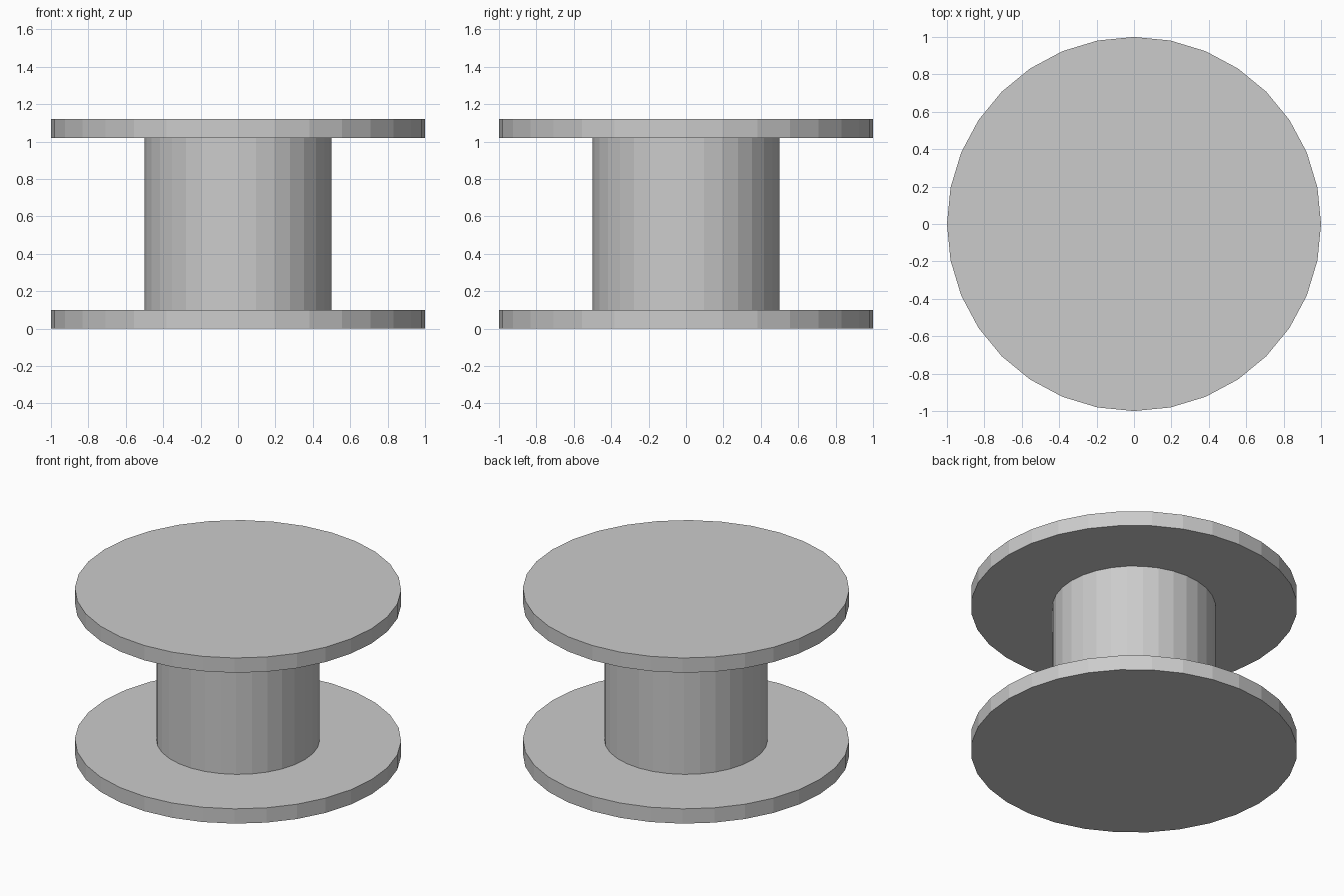
import bpy

# Remove the default cube
cube = bpy.data.objects.get("Cube")
if cube:
    bpy.data.objects.remove(cube, do_unlink=True)

SIDES = 32
FLANGE_RADIUS, CORE_RADIUS = 1.0, 0.5
THICKNESS, HEIGHT = 0.1, 1.12

# Single plain grey
grey = bpy.data.materials.new("light_grey")
grey.use_nodes = True
colour = (0.6, 0.6, 0.6, 1.0)
grey.diffuse_color = colour
grey.node_tree.nodes["Principled BSDF"].inputs["Base Color"].default_value = colour


def disc(name, radius, bottom, top, caps="NGON"):
    """Flat-shaded upright cylinder between two heights."""
    bpy.ops.mesh.primitive_cylinder_add(
        vertices=SIDES, radius=radius, depth=top - bottom,
        end_fill_type=caps, location=(0, 0, (bottom + top) / 2))
    obj = bpy.context.object
    obj.name = name
    obj.data.name = name
    obj.data.materials.append(grey)
    return obj


# Two wide flanges joined by a narrower core
disc("bottom_flange", FLANGE_RADIUS, 0, THICKNESS)
disc("core", CORE_RADIUS, THICKNESS, HEIGHT - THICKNESS, caps="NOTHING")
disc("top_flange", FLANGE_RADIUS, HEIGHT - THICKNESS, HEIGHT)
